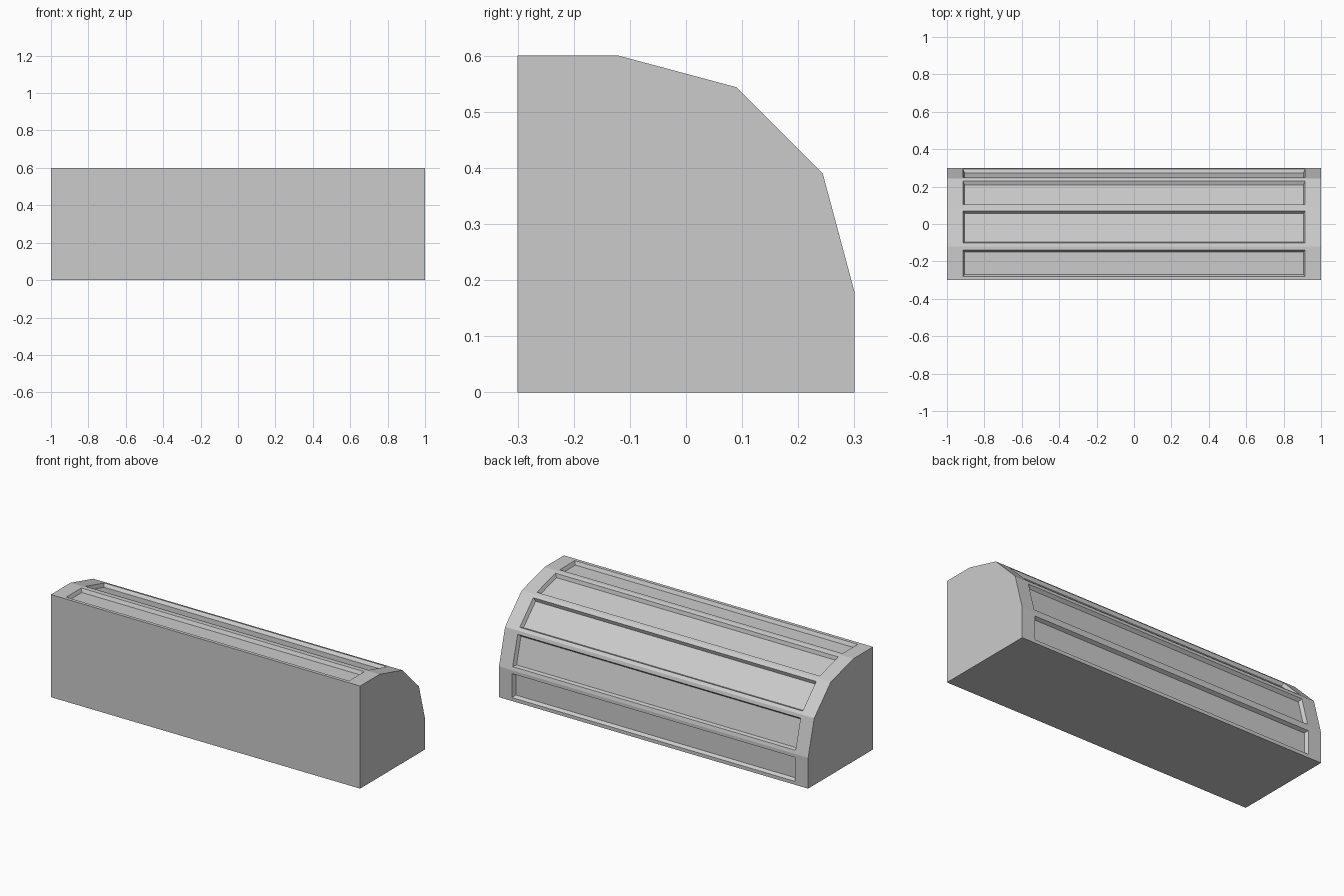
import bpy, bmesh
from math import sin, cos, radians
from mathutils import Vector

if "Cube" in bpy.data.objects:
    bpy.data.objects.remove(bpy.data.objects["Cube"])

# Side profile (y, z): square back and base, four-segment rounded edge
arc = [(-0.12 + 0.42 * cos(radians(a)), 0.18 + 0.42 * sin(radians(a))) for a in (0, 30, 60, 90)]
profile = [(-0.3, 0), (0.3, 0)] + arc + [(-0.3, 0.6)]

END, MARGIN = 0.915, 0.02     # panel half length, rim along each facet
TAPER, DEPTH = 0.01, 0.02     # sloped recess walls

bm = bmesh.new()
left = [bm.verts.new((-1, y, z)) for y, z in profile]
right = [bm.verts.new((1, y, z)) for y, z in profile]
bm.faces.new(left)
bm.faces.new(right[::-1])


def ring(a, b, half, margin, depth):
    """Four corners of a rectangle lying on (or sunk below) a facet."""
    a, b = Vector(a), Vector(b)
    t = (b - a).normalized()
    inward = Vector((-t.y, t.x)) * depth
    p, q = a + t * margin + inward, b - t * margin + inward
    return [bm.verts.new((x, v.x, v.y)) for x, v in
            ((-half, p), (half, p), (half, q), (-half, q))]


def bridge(r1, r2):
    for i in range(4):
        j = (i + 1) % 4
        bm.faces.new((r1[i], r1[j], r2[j], r2[i]))


# Long facets, with a recessed panel on the five curved and adjoining ones
n = len(profile)
for i in range(n):
    j = (i + 1) % n
    outer = [left[i], right[i], right[j], left[j]]
    if 1 <= i <= 5:
        rim = ring(profile[i], profile[j], END, MARGIN, 0)
        floor = ring(profile[i], profile[j], END - TAPER, MARGIN + TAPER, DEPTH)
        bridge(outer, rim)
        bridge(rim, floor)
        bm.faces.new(floor)
    else:
        bm.faces.new(outer)

bmesh.ops.recalc_face_normals(bm, faces=bm.faces)
mesh = bpy.data.meshes.new("panelled_block")
bm.to_mesh(mesh)
bm.free()
block = bpy.data.objects.new("panelled_block", mesh)
bpy.context.collection.objects.link(block)
